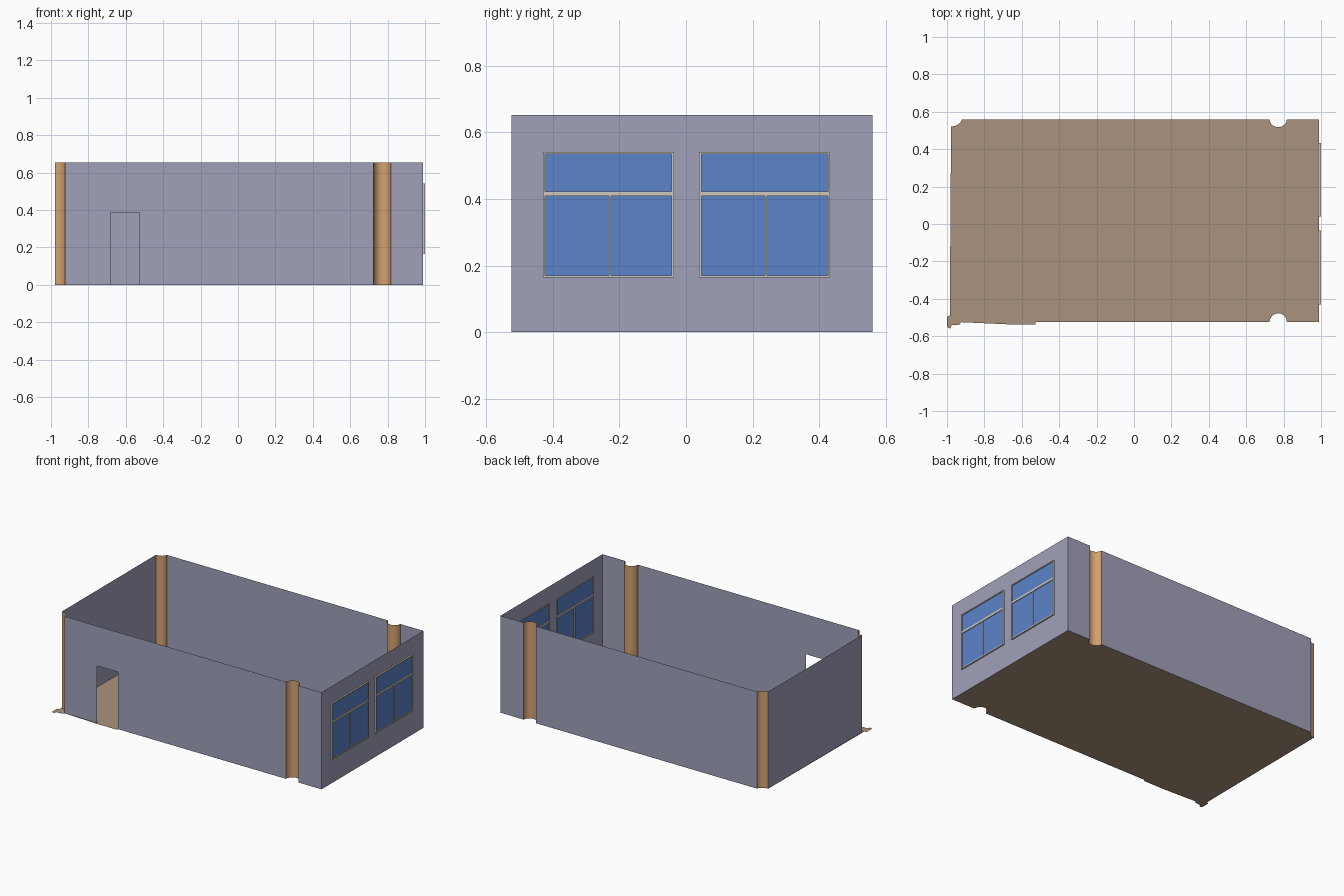
import bpy, bmesh, math

if "Cube" in bpy.data.objects:
    bpy.data.objects.remove(bpy.data.objects["Cube"])

X0, X1, Y0, Y1, H = -0.978, 0.99, -0.525, 0.56, 0.653
COL_X, COL_R = 0.771, 0.046
DOOR = (-0.682, -0.526, 0.0, 0.385)
WINDOWS = [(-0.43, -0.036), (0.039, 0.433)]
WZ0, WZ1 = 0.164, 0.542


def material(name, rgb):
    m = bpy.data.materials.new(name)
    m.diffuse_color = (*rgb, 1)
    m.use_nodes = True
    m.node_tree.nodes["Principled BSDF"].inputs["Base Color"].default_value = m.diffuse_color
    return m


WALL = material("lilac grey plaster", (0.35, 0.355, 0.49))
FLOOR = material("brown floor", (0.41, 0.29, 0.205))
COLUMN = material("tan column", (0.65, 0.36, 0.165))
GLASS = material("blue glass", (0.107, 0.227, 0.60))
FRAME = material("cream frame", (0.63, 0.59, 0.52))


def finish(bm, name, mat):
    bmesh.ops.remove_doubles(bm, verts=bm.verts, dist=1e-5)
    me = bpy.data.meshes.new(name)
    bm.to_mesh(me)
    bm.free()
    me.materials.append(mat)
    ob = bpy.data.objects.new(name, me)
    bpy.context.collection.objects.link(ob)
    return ob


def panel(name, place, a0, a1, holes, flip=False):
    """Flat wall of full height with rectangular holes (a0, a1, z0, z1)."""
    bm = bmesh.new()
    cuts_a = sorted({a0, a1, *[h[0] for h in holes], *[h[1] for h in holes]})
    cuts_z = sorted({0.0, H, *[h[2] for h in holes], *[h[3] for h in holes]})
    for a, b in zip(cuts_a, cuts_a[1:]):
        for c, d in zip(cuts_z, cuts_z[1:]):
            if any(h[0] < (a + b) / 2 < h[1] and h[2] < (c + d) / 2 < h[3] for h in holes):
                continue
            q = [(a, c), (b, c), (b, d), (a, d)]
            bm.faces.new([bm.verts.new(place(*p)) for p in (q[::-1] if flip else q)])
    return finish(bm, name, WALL)


def arc(cx, cy, rx, ry, start, end, n):
    return [(cx + rx * math.cos(math.radians(start + (end - start) * i / n)),
             cy + ry * math.sin(math.radians(start + (end - start) * i / n)))
            for i in range(n + 1)]


def column(name, pts):
    """Curved column face standing inside the room outline."""
    bm = bmesh.new()
    for p, q in zip(pts, pts[1:]):
        bm.faces.new([bm.verts.new(v) for v in
                      [(*p, 0), (*q, 0), (*q, H), (*p, H)]])
    ob = finish(bm, name, COLUMN)
    for f in ob.data.polygons:
        f.use_smooth = True


def box(bm, lo, hi):
    r = bmesh.ops.create_cube(bm, size=1)
    for v in r["verts"]:
        v.co = [(l + h) / 2 + c * (h - l) for l, h, c in zip(lo, hi, v.co)]


# Column profiles, listed anticlockwise around the room
front_arc = arc(COL_X, Y0, COL_R, 0.048, 180, 0, 16)
back_arc = arc(COL_X, Y1, COL_R, 0.042, 0, -180, 16)
back_corner = arc(X0, Y1, 0.056, 0.038, 0, -90, 8)
front_corner = arc(X0, Y0, 0.054, 0.05, 90, 0, 8)
column("front_column", front_arc)
column("back_column", back_arc)
column("back_left_column", back_corner)
column("front_left_column", front_corner)

# Walls
front = lambda a, z: (a, Y0, z)
back = lambda a, z: (a, Y1, z)
panel("front_wall", front, X0 + 0.054, COL_X - COL_R, [DOOR])
panel("front_wall_end", front, COL_X + COL_R, X1, [])
panel("back_wall", back, X0 + 0.056, COL_X - COL_R, [], True)
panel("back_wall_end", back, COL_X + COL_R, X1, [], True)
panel("left_wall", lambda a, z: (X0, a, z), Y0 + 0.05, Y1 - 0.038, [], True)
panel("window_wall", lambda a, z: (X1, a, z), Y0, Y1,
      [(a, b, WZ0, WZ1) for a, b in WINDOWS])

# Floor with door threshold and the small ragged corner flap
flap = [(X0, -0.472), (-0.985, -0.488), (-1, -0.497), (-1, -0.55), (-0.982, -0.56),
        (-0.975, -0.541), (-0.932, -0.538), (-0.926, Y0)]
threshold = [(DOOR[0], Y0), (DOOR[0], -0.536), (DOOR[1], -0.536), (DOOR[1], Y0)]
outline = flap + threshold + front_arc + [(X1, Y0), (X1, Y1)] + back_arc + back_corner
bm = bmesh.new()
face = bm.faces.new([bm.verts.new((x, y, 0)) for x, y in outline])
bmesh.ops.triangulate(bm, faces=[face])
finish(bm, "floor", FLOOR)

# Windows: frame bars and a thin glass plate
for i, (a, b) in enumerate(WINDOWS, 1):
    t, mid = 0.007, (a + b) / 2 + 0.005
    bm = bmesh.new()
    for y0, y1, z0, z1 in [(a, a + t, WZ0, WZ1), (b - t, b, WZ0, WZ1),
                           (a + t, b - t, WZ0, WZ0 + t), (a + t, b - t, WZ1 - t, WZ1),
                           (a + t, b - t, 0.409, 0.423),
                           (mid - 0.003, mid + 0.003, WZ0 + t, 0.409)]:
        box(bm, (0.985, y0, z0), (1.0, y1, z1))
    finish(bm, f"window_frame_{i}", FRAME)
    bm = bmesh.new()
    box(bm, (0.991, a + t / 2, WZ0 + t / 2), (0.995, b - t / 2, WZ1 - t / 2))
    finish(bm, f"window_glass_{i}", GLASS)
